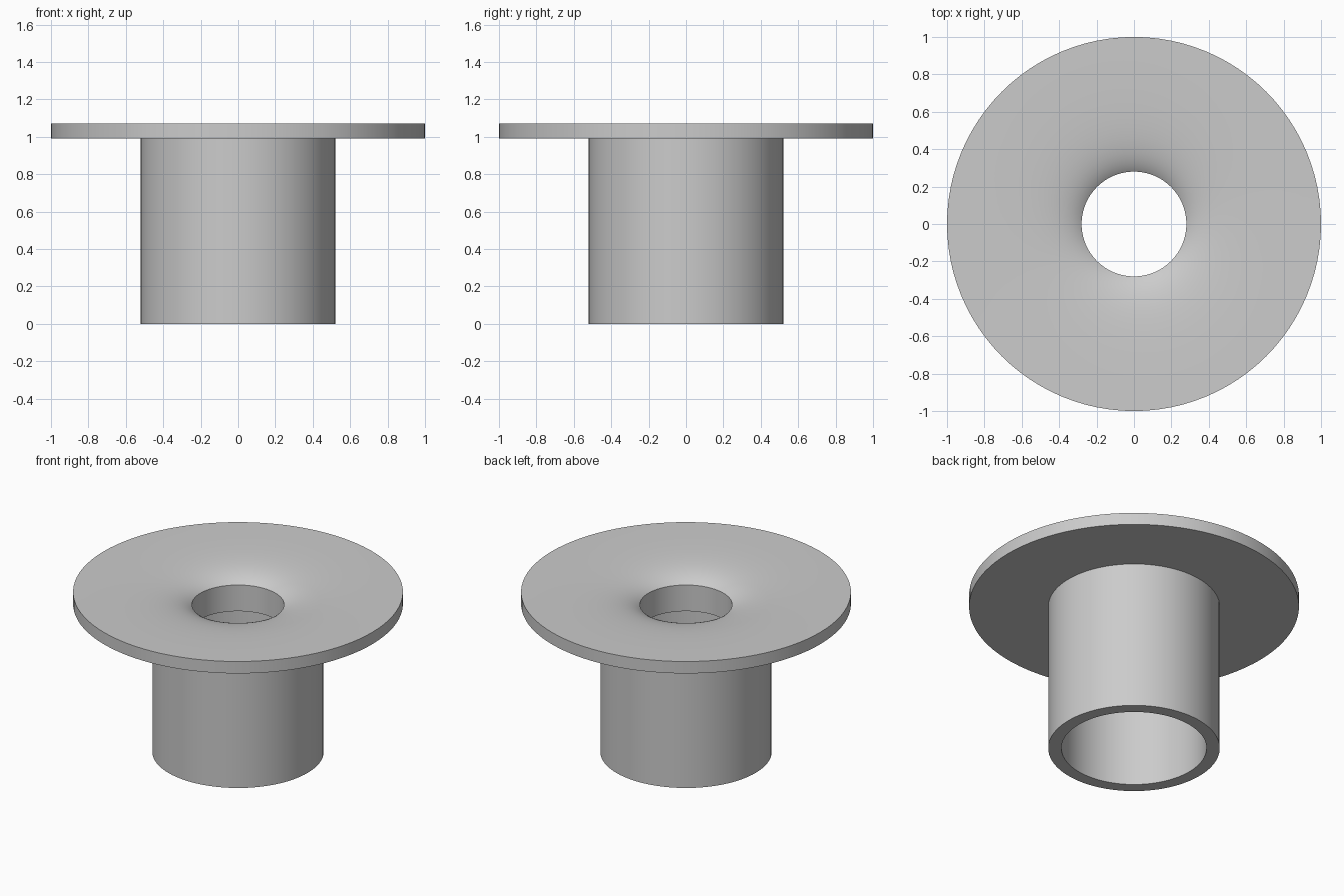
import bpy
import bmesh
import math
from mathutils import Matrix, Vector

cube = bpy.data.objects.get("Cube")
if cube:
    bpy.data.objects.remove(cube, do_unlink=True)

SEGMENTS = 96

# Plain grey material
grey = bpy.data.materials.new("light grey")
grey.use_nodes = True
colour = (0.6, 0.6, 0.6, 1)
grey.diffuse_color = colour
grey.node_tree.nodes["Principled BSDF"].inputs["Base Color"].default_value = colour


def lathe(name, profile):
    """Spin a closed (radius, height) profile around the z axis."""
    bm = bmesh.new()
    verts = [bm.verts.new((r, 0, z)) for r, z in profile]
    edges = [bm.edges.new((v, verts[(i + 1) % len(verts)]))
             for i, v in enumerate(verts)]
    bmesh.ops.spin(bm, geom=verts + edges, cent=(0, 0, 0), axis=(0, 0, 1),
                   angle=math.tau, steps=SEGMENTS, use_merge=True)
    bmesh.ops.remove_doubles(bm, verts=bm.verts, dist=1e-5)
    bmesh.ops.recalc_face_normals(bm, faces=bm.faces)
    mesh = bpy.data.meshes.new(name)
    bm.to_mesh(mesh)
    bm.free()
    obj = bpy.data.objects.new(name, mesh)
    bpy.context.collection.objects.link(obj)
    mesh.materials.append(grey)
    bpy.ops.object.select_all(action='DESELECT')
    obj.select_set(True)
    bpy.context.view_layer.objects.active = obj
    bpy.ops.object.shade_smooth_by_angle(angle=math.radians(30))
    return obj


# Dished top of the flange, dipping ever more steeply toward the throat
rim, throat, top, dip = 1.0, 0.28, 1.07, 0.085
dish = []
for i in range(17):
    r = throat + (rim - throat) * (i / 16) ** 2
    fade = (rim - r) / (rim - throat)
    dish.append((r, top - dip * fade * (throat / r) ** 2.2))

# Flange, sleeve, wide bore and narrow throat in one closed outline
sleeve, bore, flange_base, ceiling = 0.52, 0.44, 0.99, 0.81
outline = dish + [(rim, flange_base), (sleeve, flange_base), (sleeve, 0),
                  (bore, 0), (bore, ceiling), (throat, ceiling)]
lathe("flanged_sleeve", outline)
